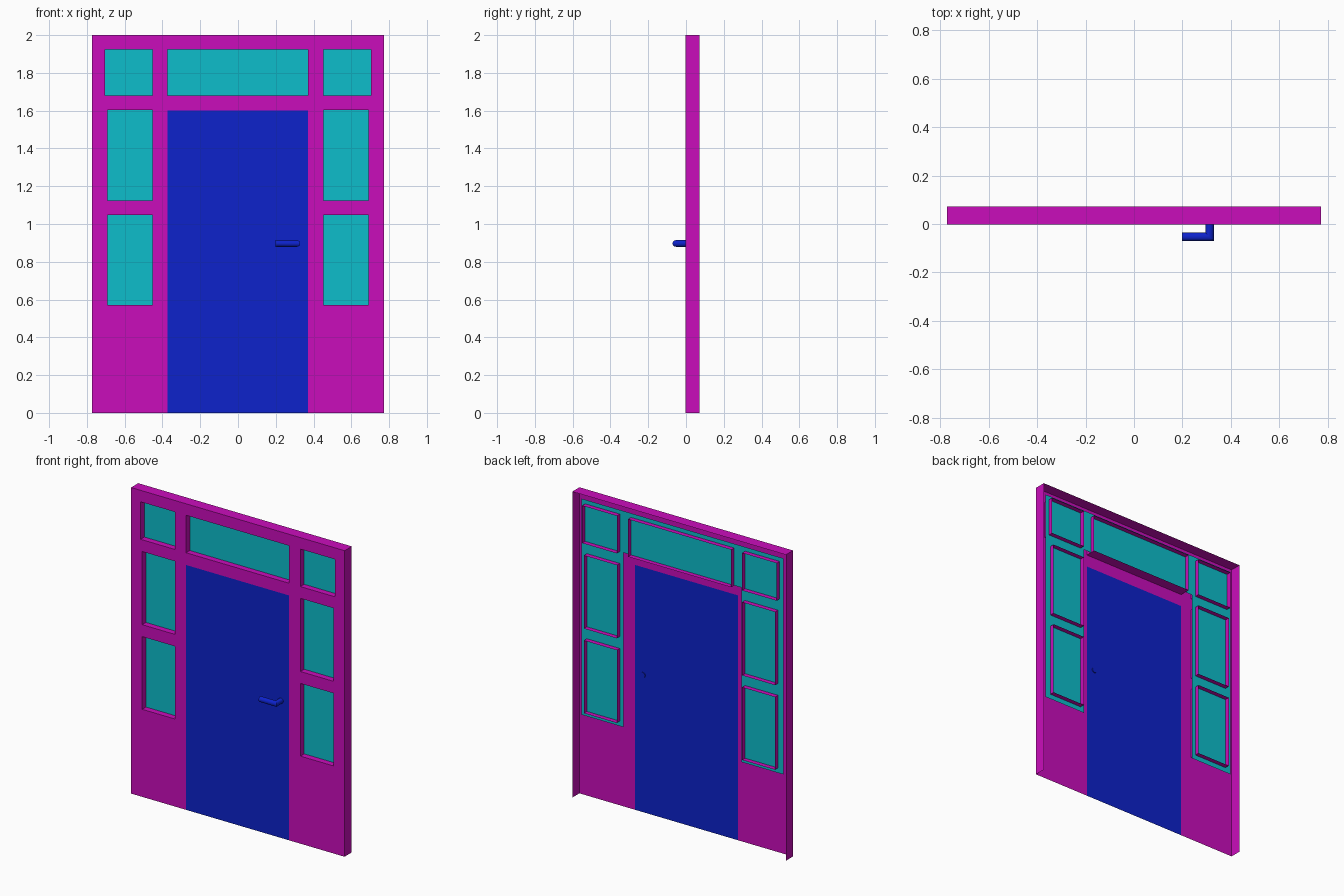
import bpy
import bmesh
from mathutils import Vector

if "Cube" in bpy.data.objects:
    bpy.data.objects.remove(bpy.data.objects["Cube"])

FRONT, GLASS, BACK = -0.002, 0.037, 0.068
RIM = 0.072
HALF_W, TOP = 0.772, 2.0


def material(name, color):
    mat = bpy.data.materials.new(name)
    mat.use_nodes = True
    mat.diffuse_color = (*color, 1)
    mat.node_tree.nodes["Principled BSDF"].inputs["Base Color"].default_value = (*color, 1)
    return mat


magenta = material("magenta frame", (0.59, 0.004, 0.50))
teal = material("teal glass", (0.004, 0.51, 0.60))
blue = material("blue door", (0.004, 0.016, 0.60))


def finish(bm, name, mat):
    bmesh.ops.remove_doubles(bm, verts=bm.verts, dist=0.0001)
    mesh = bpy.data.meshes.new(name)
    bm.to_mesh(mesh)
    bm.free()
    mesh.materials.append(mat)
    obj = bpy.data.objects.new(name, mesh)
    bpy.context.collection.objects.link(obj)
    return obj


def quad(bm, *points):
    bm.faces.new([bm.verts.new(p) for p in points])


def upright(bm, rect, y):
    x0, x1, z0, z1 = rect
    quad(bm, (x0, y, z0), (x1, y, z0), (x1, y, z1), (x0, y, z1))


def sheet(bm, outer, holes, y):
    """Upright sheet with rectangular openings."""
    xs = sorted({v for r in [outer, *holes] for v in r[:2]})
    zs = sorted({v for r in [outer, *holes] for v in r[2:]})
    for x0, x1 in zip(xs, xs[1:]):
        for z0, z1 in zip(zs, zs[1:]):
            cx, cz = (x0 + x1) / 2, (z0 + z1) / 2
            if not any(a < cx < b and c < cz < d for a, b, c, d in holes):
                upright(bm, (x0, x1, z0, z1), y)


def returns(bm, rect, y0, y1, inward, bottom=True):
    """Walls running back from the edges of a rectangle."""
    x0, x1, z0, z1 = rect
    corners = [(x0, z0), (x0, z1), (x1, z1), (x1, z0)]
    for i in range(4 if bottom else 3):
        (ax, az), (bx, bz) = corners[i], corners[(i + 1) % 4]
        pts = [(ax, y0, az), (bx, y0, bz), (bx, y1, bz), (ax, y1, az)]
        quad(bm, *(reversed(pts) if inward else pts))


# Openings
door = (-0.373, 0.371, 0, 1.6)
transom = (-0.374, 0.371, 1.68, 1.925)
windows = [transom]
for width, low, high in [(0.25, 1.68, 1.925), (0.238, 1.125, 1.603), (0.238, 0.572, 1.047)]:
    windows += [(0.453, 0.453 + width, low, high), (-0.453 - width, -0.453, low, high)]

# Front panel and outer rim
outline = (-HALF_W, HALF_W, 0, TOP)
bm = bmesh.new()
sheet(bm, outline, windows + [door], FRONT)
returns(bm, outline, FRONT, RIM, inward=False, bottom=False)
finish(bm, "door_frame", magenta)

# Window linings
bm = bmesh.new()
for rect in windows:
    returns(bm, rect, FRONT, BACK, inward=True)
finish(bm, "window_linings", magenta)

# Glass sheet behind the openings
bm = bmesh.new()
sheet(bm, (-0.73, 0.73, 0.54, 1.952), [(-0.427, 0.427, 0.54, 1.68)], GLASS)
finish(bm, "window_glass", teal)

# Door leaf
bm = bmesh.new()
upright(bm, door, FRONT)
finish(bm, "door_leaf", blue)

# Mitred lever handle
RADIUS, SIDES = 0.0175, 16
path = [Vector(p) for p in [(0.312, 0.004, 0.897), (0.312, -0.0535, 0.897), (0.198, -0.0535, 0.897)]]
bm = bmesh.new()
ring = bmesh.ops.create_circle(bm, segments=SIDES, radius=RADIUS, cap_ends=False)["verts"]
for v in ring:
    v.co = Vector((v.co.x, 0, v.co.y)) + path[0]
rings = [ring]
# The middle ring is sheared onto the mitre plane
rings.append([bm.verts.new(path[1] + Vector((v.co.x - path[0].x, path[0].x - v.co.x, v.co.z - path[0].z)))
              for v in ring])
for v in rings[1]:
    # slope the mitre so the outer corner lies at the front
    v.co.y = path[1].y - (v.co.x - path[1].x)
rings.append([bm.verts.new((path[2].x, v.co.y, v.co.z)) for v in rings[1]])
for a, b in zip(rings, rings[1:]):
    for i in range(SIDES):
        j = (i + 1) % SIDES
        bm.faces.new((a[i], a[j], b[j], b[i]))
bm.faces.new(rings[0])
bm.faces.new(rings[-1])
bmesh.ops.recalc_face_normals(bm, faces=bm.faces)
handle = finish(bm, "door_handle", blue)
bpy.ops.object.select_all(action="DESELECT")
handle.select_set(True)
bpy.context.view_layer.objects.active = handle
bpy.ops.object.shade_smooth_by_angle()
